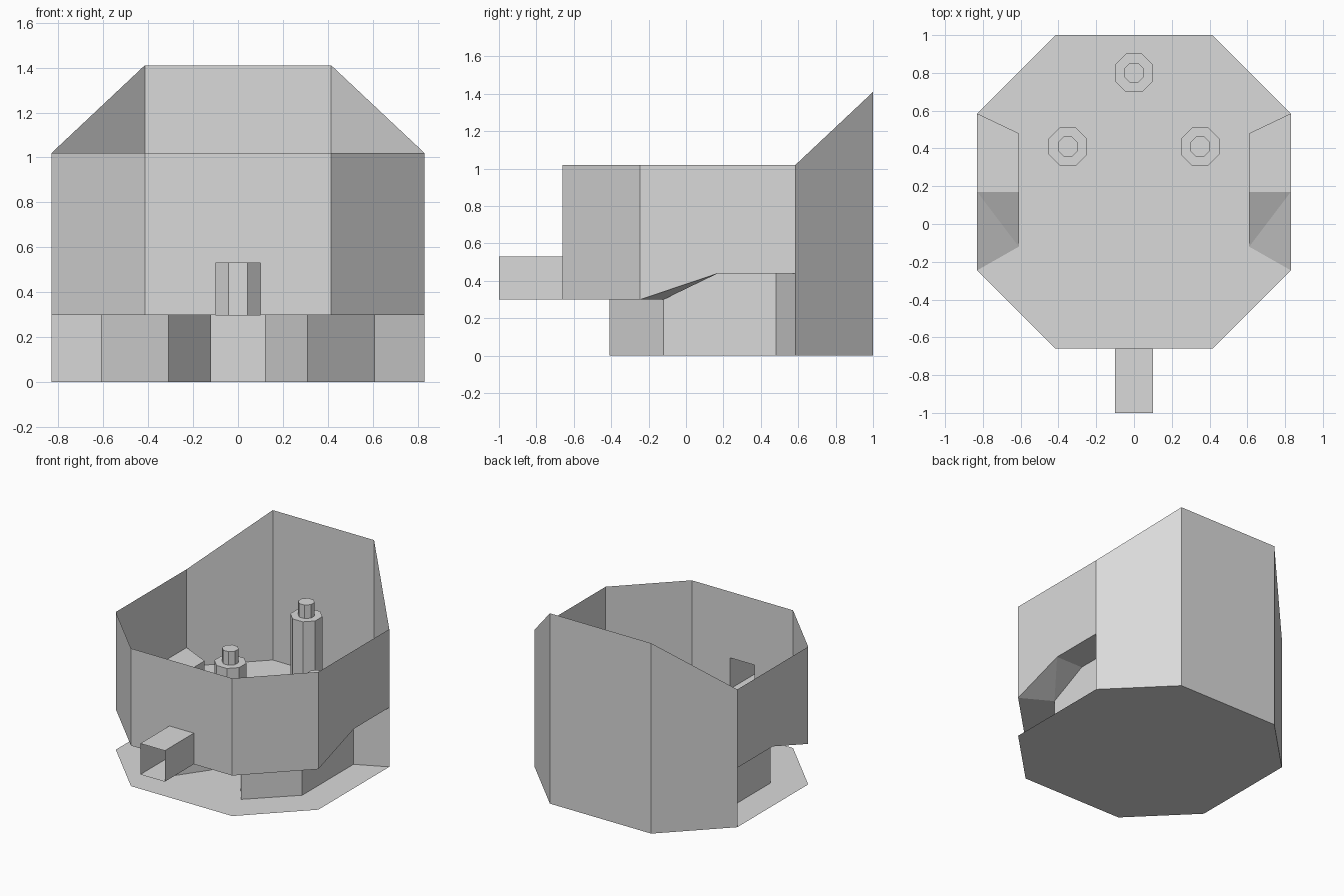
import bpy, bmesh, math

cube = bpy.data.objects.get("Cube")
if cube:
    bpy.data.objects.remove(cube, do_unlink=True)

grey = bpy.data.materials.new("plain_grey")
grey.use_nodes = True
colour = (0.7, 0.7, 0.7, 1)
grey.diffuse_color = colour
grey.node_tree.nodes["Principled BSDF"].inputs["Base Color"].default_value = colour

# Shared levels
GROUND, FLOOR, ARCH, RIM_LOW, RIM_TOP = 0, 0.3, 0.44, 0.55, 1.02
BACK_LOW, BACK_TOP, SPOUT_TOP = 0.94, 1.41, 0.53
FRONT_Y, SPOUT_Y, SPOUT_X = -0.66, -1, 0.1

# Plan of the left half: chamfered square
front = (0.415, FRONT_Y)
side = (0.83, -0.245)
arch = (0.83, 0.17)
rear = (0.83, 0.585)
back = (0.415, 1)
front_mid, back_mid = (0, FRONT_Y), (0, 1)
# Plan of the recessed lower wall
inner_front = (0.61, -0.12)
inner_arch = (0.61, 0.17)
inner_rear = (0.61, 0.48)


def at(p, z):
    return (p[0], p[1], z)


def panel(a, b, low_a, low_b, top_a, top_b):
    """Upright panel between two plan points."""
    return [at(a, low_a), at(b, low_b), at(b, top_b), at(a, top_a)]


def level(points, z):
    return [at(p, z) for p in points]


def strip(path, low, top):
    return [panel(a, b, low, low, top, top) for a, b in zip(path, path[1:])]


def half_sheet(name, faces):
    """Thin sheet from half the faces, mirrored across x."""
    mesh = bpy.data.meshes.new(name)
    bm = bmesh.new()
    for face in faces:
        bm.faces.new([bm.verts.new(p) for p in face])
    bmesh.ops.remove_doubles(bm, verts=bm.verts, dist=0.0005)
    bmesh.ops.recalc_face_normals(bm, faces=bm.faces)
    bm.to_mesh(mesh)
    bm.free()
    mesh.materials.append(grey)
    obj = bpy.data.objects.new(name, mesh)
    bpy.context.collection.objects.link(obj)
    mirror = obj.modifiers.new("Mirror", "MIRROR")
    mirror.use_clip = True
    return obj


def post(name, x, y, radius, low, top):
    """Eight-sided upright with flats facing the axes."""
    bpy.ops.mesh.primitive_cylinder_add(
        vertices=8, radius=radius, depth=top - low,
        location=(x, y, (low + top) / 2), rotation=(0, 0, math.pi / 8))
    obj = bpy.context.object
    obj.name = name
    obj.data.materials.append(grey)


# Base plate
half_sheet("base_plate", [level([front_mid, front, side, rear, back, back_mid], GROUND)])

# Raised floor, cut away over the side recesses
half_sheet("raised_floor", [level(
    [front_mid, front, side, inner_front, inner_rear, rear, back, back_mid], FLOOR)])

# Outer wall: upper band, lower band and tall back
half_sheet("upper_wall", strip([front_mid, front, side, rear], RIM_LOW, RIM_TOP)
           + [panel(rear, back, RIM_LOW, BACK_LOW, RIM_TOP, BACK_TOP),
              panel(back, back_mid, BACK_LOW, BACK_LOW, BACK_TOP, BACK_TOP)])
spout_edge = (SPOUT_X, FRONT_Y)
half_sheet("lower_wall", strip([spout_edge, front, side], FLOOR, RIM_LOW)
           + strip([front_mid, spout_edge], SPOUT_TOP, RIM_LOW)
           + [panel(side, arch, FLOOR, ARCH, RIM_LOW, RIM_LOW),
              panel(arch, rear, ARCH, ARCH, RIM_LOW, RIM_LOW)])
half_sheet("back_wall", [panel(rear, back, GROUND, GROUND, RIM_LOW, BACK_LOW),
                         panel(back, back_mid, GROUND, GROUND, BACK_LOW, BACK_LOW)])

# Recessed lower wall with the central niche and the hidden rear recess
niche = [(0, 0.2), (0.12, 0.2), (0.12, -0.14), (0.31, -0.41), inner_front]
half_sheet("recessed_wall", strip(niche, GROUND, FLOOR)
           + strip([inner_arch, inner_rear, rear], GROUND, ARCH)
           + [panel(inner_front, inner_arch, GROUND, GROUND, FLOOR, ARCH)])
half_sheet("rear_recess", strip([(0, 0.585), (0.32, 0.73), back], GROUND, FLOOR))

# Sloping roofs of the side recesses
half_sheet("side_recess_roof", [
    [at(side, FLOOR), at(inner_front, FLOOR), at(arch, ARCH)],
    [at(inner_front, FLOOR), at(inner_arch, ARCH), at(arch, ARCH)],
    level([arch, inner_arch, inner_rear, rear], ARCH)])

# Open square spout
tip, tip_mid = (SPOUT_X, SPOUT_Y), (0, SPOUT_Y)
outline = [front_mid, spout_edge, tip, tip_mid]
half_sheet("spout", strip([spout_edge, tip], FLOOR, SPOUT_TOP)
           + [level(outline, FLOOR), level(outline, SPOUT_TOP)])

# Three posts with narrow caps
for label, x, y, top in (("left", 0.35, 0.41, 0.53),
                         ("right", -0.35, 0.41, 0.53),
                         ("back", 0, 0.8, 0.82)):
    post(label + "_post", x, y, 0.11, FLOOR, top)
    post(label + "_post_cap", x, y, 0.057, top, top + 0.1)
